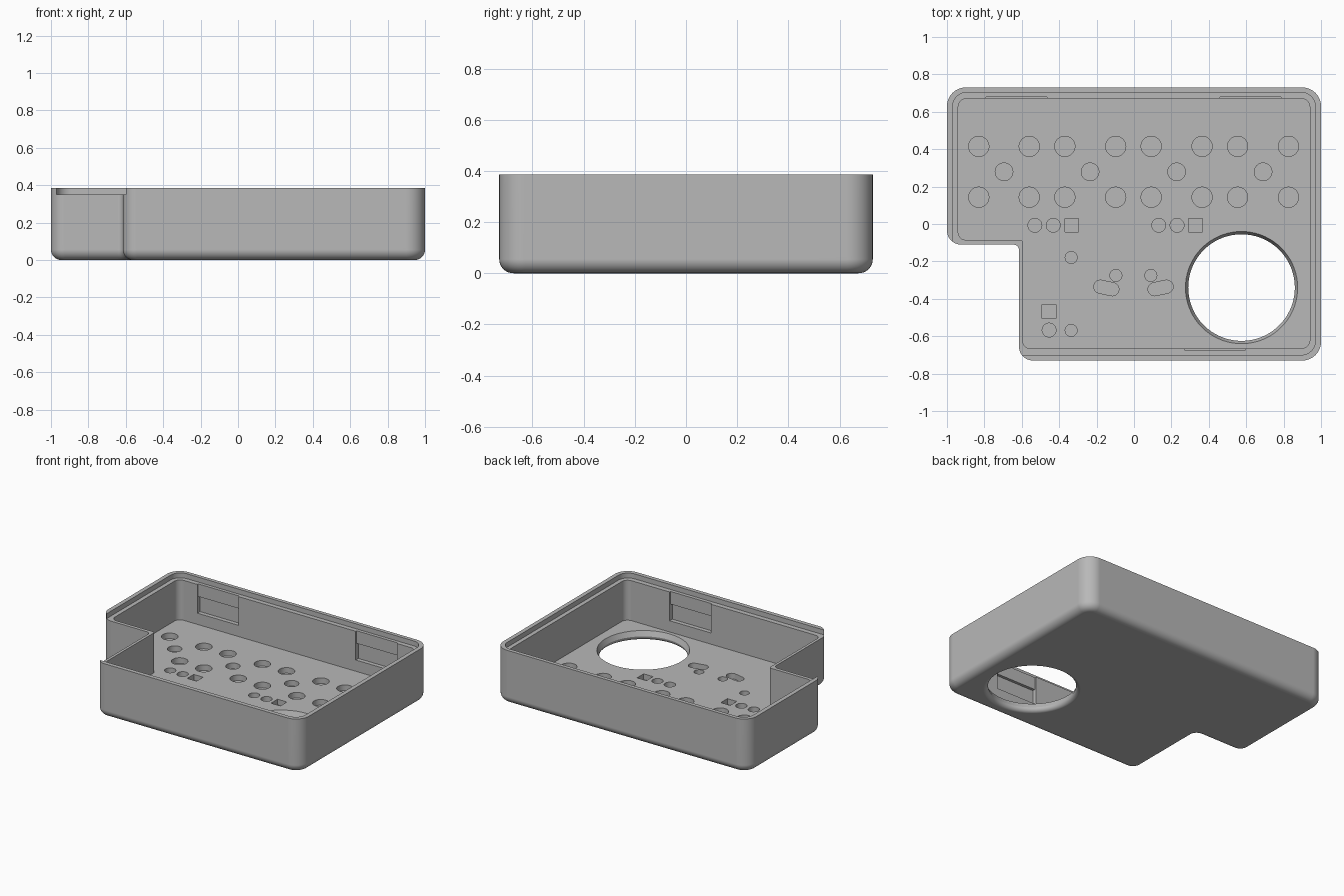
import bpy, bmesh, math
from mathutils import Vector

if "Cube" in bpy.data.objects:
    bpy.data.objects.remove(bpy.data.objects["Cube"], do_unlink=True)

HEIGHT, LEDGE, FLOOR, POCKET = 0.385, 0.35, 0.065, 0.025
FILLET = 0.055

grey = bpy.data.materials.new("mid_grey")
grey.use_nodes = True
COLOUR = (0.48, 0.48, 0.48, 1)
grey.diffuse_color = COLOUR
grey.node_tree.nodes["Principled BSDF"].inputs["Base Color"].default_value = COLOUR


def outline(corners, inset=0, steps=10):
    """Counter-clockwise right-angled outline; corners are (x, y, radius)."""
    pts = []
    for i, (x, y, r) in enumerate(corners):
        p = Vector((x, y))
        d1 = (p - Vector(corners[i - 1][:2])).normalized()
        d2 = (Vector(corners[(i + 1) % len(corners)][:2]) - p).normalized()
        n1, n2 = Vector((-d1.y, d1.x)), Vector((-d2.y, d2.x))
        side = 1 if d1.cross(d2) > 0 else -1
        r -= side * inset
        centre = p + (n1 + n2) * (inset + side * r)
        for k in range(steps + 1):
            a = math.pi / 2 * k / steps
            pts.append(centre - (n1 * math.cos(a) + n2 * math.sin(a)) * r * side)
    return pts


def rect(x0, x1, y0, y1):
    return [Vector(p) for p in ((x0, y0), (x1, y0), (x1, y1), (x0, y1))]


def circle(x, y, r, n=40):
    return [Vector((x + r * math.cos(math.tau * i / n), y + r * math.sin(math.tau * i / n)))
            for i in range(n)]


def slot(x, y, half, r, tilt, n=12):
    pts = []
    for end in (0, math.pi):
        c = Vector((x + half * math.cos(tilt + end), y + half * math.sin(tilt + end)))
        for k in range(n + 1):
            a = tilt + end - math.pi / 2 + math.pi * k / n
            pts.append(c + Vector((math.cos(a), math.sin(a))) * r)
    return pts


def loft(bm, layers):
    """Closed solid through (outline, z) layers, bottom to top."""
    rings = [[bm.verts.new((p.x, p.y, z)) for p in pts] for pts, z in layers]
    for low, high in zip(rings, rings[1:]):
        for i in range(len(low)):
            j = (i + 1) % len(low)
            bm.faces.new((low[i], low[j], high[j], high[i]))
    bm.faces.new(rings[0][::-1])
    bm.faces.new(rings[-1])


def solid(name, *stacks):
    bm = bmesh.new()
    for layers in stacks:
        loft(bm, layers)
    mesh = bpy.data.meshes.new(name)
    bm.to_mesh(mesh)
    bm.free()
    mesh.materials.append(grey)
    obj = bpy.data.objects.new(name, mesh)
    bpy.context.collection.objects.link(obj)
    return obj


def prism(pts, z0, z1):
    return [(pts, z0), (pts, z1)]


# Outer shell: L-shaped block with a rounded bottom edge
shell = [(-0.615, -0.73, 0.075), (1, -0.73, 0.1), (1, 0.73, 0.1),
         (-1, 0.73, 0.1), (-1, -0.11, 0.075), (-0.615, -0.11, 0.03)]
layers = []
for k in range(9):
    a = math.pi / 2 * k / 8
    layers.append((outline(shell, FILLET * (1 - math.sin(a))), FILLET * (1 - math.cos(a))))
layers.append((outline(shell), HEIGHT))
case = solid("case_tray", layers)

# Main cavity, with thinner walls around the notch
cavity = [(-0.595, -0.665, 0.04), (0.94, -0.665, 0.045), (0.94, 0.67, 0.045),
          (-0.94, 0.67, 0.045), (-0.94, -0.085, 0.04), (-0.595, -0.085, 0.015)]
cutters = [solid("cavity_cutter", prism(outline(cavity), FLOOR, 0.5))]

# Stepped rim for the lid, open along the notch
rim = [(-0.97, -0.7, 0.075), (0.97, -0.7, 0.075), (0.97, 0.703, 0.075), (-0.97, 0.703, 0.075)]
cutters.append(solid("rim_cutter", prism(outline(rim), LEDGE, 0.5)))

# Blind pockets in the floor
shapes = []
for x in (-0.83, -0.56, -0.37, -0.098, 0.092, 0.364, 0.554, 0.826):
    shapes += [circle(x, y, 0.054) for y in (0.415, 0.143)]
shapes += [circle(x, 0.279, 0.047) for x in (-0.695, -0.235, 0.228, 0.69)]
shapes += [circle(x, -0.007, 0.037, 28) for x in (-0.53, -0.432, 0.132, 0.23)]
shapes += [circle(x, y, 0.032, 28) for x, y in
           ((-0.336, -0.179), (-0.097, -0.275), (0.09, -0.275), (-0.336, -0.569))]
shapes.append(circle(-0.454, -0.567, 0.037, 28))
shapes += [rect(x - 0.037, x + 0.037, y - 0.037, y + 0.037)
           for x, y in ((-0.333, -0.007), (0.328, -0.007), (-0.454, -0.467))]
shapes += [slot(side * 0.145 - 0.003, -0.342, 0.033, 0.035, side * math.radians(12))
           for side in (-1, 1)]
cutters.append(solid("pocket_cutter", *[prism(s, POCKET, 0.1) for s in shapes]))

# Clip recesses: shallow lead-in above, deeper catch below
clips = [(-0.79, -0.465, 0.67, 1), (0.46, 0.785, 0.67, 1), (0.27, 0.595, -0.665, -1)]


def clip_box(x0, x1, y, side, depth):
    return rect(x0, x1, *sorted((y - side * 0.03, y + side * depth)))


cutters.append(solid("clip_lead_cutter",
                     *[prism(clip_box(*c, 0.01), 0.2, 0.4) for c in clips]))
cutters.append(solid("clip_catch_cutter",
                     *[prism(clip_box(*c, 0.03), 0.145, 0.26) for c in clips]))

# Large round opening: tapered inside, rounded over underneath
profile = [(0.325, -0.01)]
for k in range(7):
    a = math.pi / 2 * k / 6
    profile.append((0.285 + 0.03 * (1 - math.sin(a)), 0.03 * (1 - math.cos(a))))
profile += [(0.3, FLOOR), (0.3, 0.1)]
cutters.append(solid("opening_cutter", [(circle(0.575, -0.34, r, 72), z) for r, z in profile]))

# Cut everything out of the shell
bpy.ops.object.select_all(action='DESELECT')
bpy.context.view_layer.objects.active = case
case.select_set(True)
for cutter in cutters:
    mod = case.modifiers.new(cutter.name, 'BOOLEAN')
    mod.operation = 'DIFFERENCE'
    mod.solver = 'EXACT'
    mod.object = cutter
    bpy.ops.object.modifier_apply(modifier=mod.name)
    bpy.data.objects.remove(cutter, do_unlink=True)

bpy.ops.object.shade_smooth_by_angle(angle=math.radians(30))
normals = case.modifiers.new("flat_face_normals", 'WEIGHTED_NORMAL')
normals.keep_sharp = True
